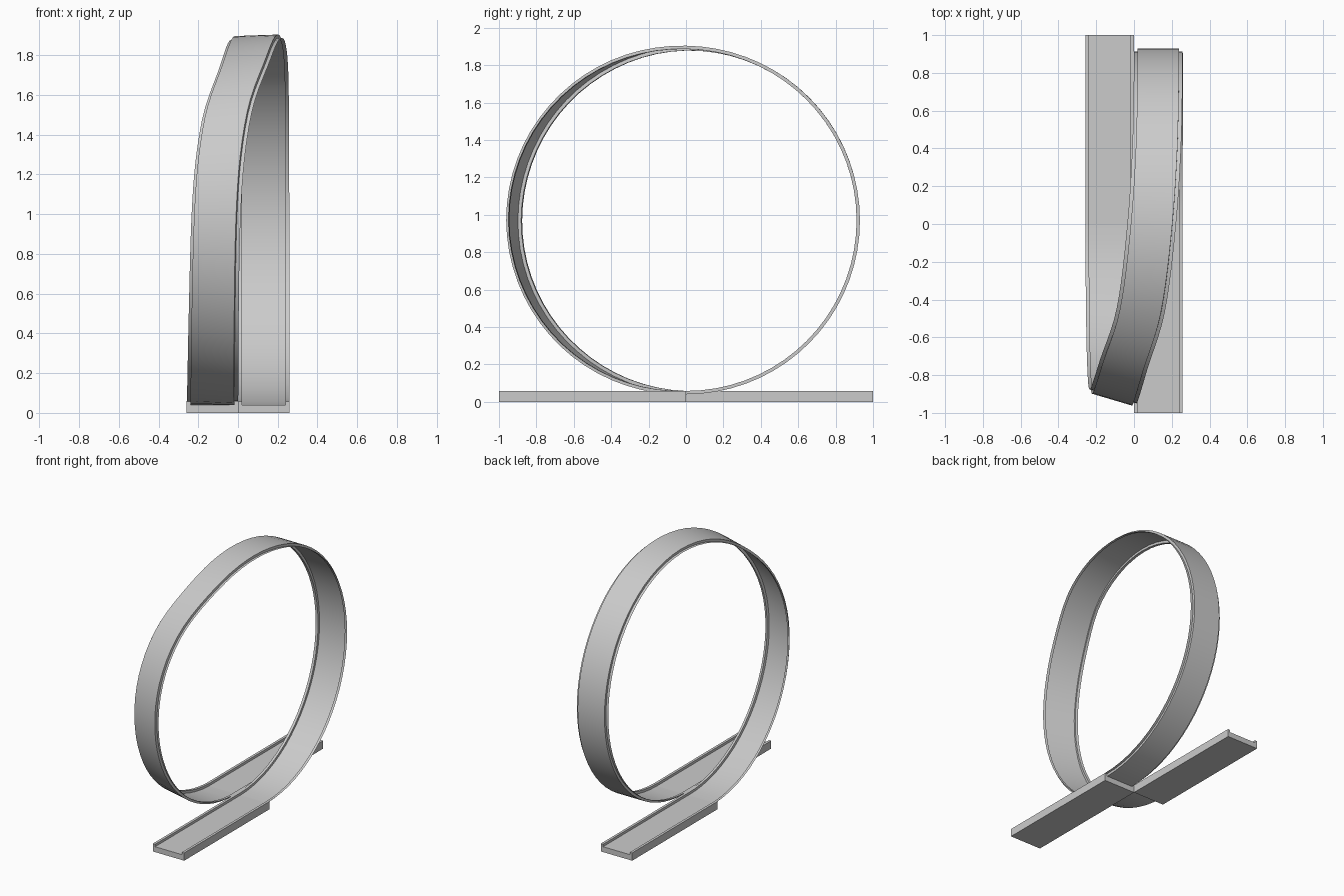
import bpy, math

if "Cube" in bpy.data.objects:
    bpy.data.objects.remove(bpy.data.objects["Cube"])

HALF, WALL, FLOOR, LIP = 0.129, 0.019, 0.04, 0.058   # track section
RADIUS, CENTRE_Z = 0.93, 0.97


def make_object(name, verts, faces):
    mesh = bpy.data.meshes.new(name)
    mesh.from_pydata(verts, [], faces)
    mesh.update()
    obj = bpy.data.objects.new(name, mesh)
    bpy.context.collection.objects.link(obj)
    return obj


def straight_track(name, cx, y0, y1):
    # solid U-shaped section extruded along y
    i = HALF - WALL
    prof = [(-HALF, 0), (HALF, 0), (HALF, LIP), (i, LIP),
            (i, FLOOR), (-i, FLOOR), (-i, LIP), (-HALF, LIP)]
    n = len(prof)
    verts = [(cx + x, y, z) for y in (y0, y1) for x, z in prof]
    faces = [(k, k + n, (k + 1) % n + n, (k + 1) % n) for k in range(n)]
    faces = [f[::-1] for f in faces]
    faces += [tuple(range(n)), tuple(reversed(range(n, 2 * n)))]
    return make_object(name, verts, faces)


def lerp_keys(keys, t):
    # smooth (Hermite) interpolation through key points
    def slope(k):
        a, b = keys[max(k - 1, 0)], keys[min(k + 1, len(keys) - 1)]
        return (b[1] - a[1]) / (b[0] - a[0])
    for k in range(len(keys) - 1):
        (t0, v0), (t1, v1) = keys[k], keys[k + 1]
        if t <= t1:
            d = t1 - t0
            u = (t - t0) / d
            return ((2*u**3 - 3*u**2 + 1) * v0 + (u**3 - 2*u**2 + u) * d * slope(k)
                    + (3*u**2 - 2*u**3) * v1 + (u**3 - u**2) * d * slope(k + 1))
    return keys[-1][1]


# sideways drift and banking of the loop, by angle from the bottom
DRIFT = [(0, .129), (90, .129), (130, .127), (155, .119), (180, .093), (210, .033),
         (235, -.06), (260, -.108), (300, -.126), (360, -.129)]
BANK = [(0, 0), (90, 0), (150, 0), (180, 2), (215, 10), (250, 16),
        (280, 16), (315, 11), (340, 5), (360, 0)]


def loop_track(name, steps=72):
    # thin sheet section with raised lips swept round the ring
    i = HALF - WALL
    h = LIP - FLOOR
    prof = [(-HALF, h), (-i, h), (-i, 0), (i, 0), (i, h), (HALF, h)]
    n = len(prof)
    verts, faces = [], []
    for s in range(steps + 1):
        deg = 360 * s / steps
        t = math.radians(deg)
        cx = lerp_keys(DRIFT, deg)
        b = math.radians(lerp_keys(BANK, deg))
        for w, up in prof:
            x = cx + w * math.cos(b) + up * math.sin(b)
            r = RADIUS + w * math.sin(b) - up * math.cos(b)
            verts.append((x, r * math.sin(t), CENTRE_Z - r * math.cos(t)))
    for s in range(steps):
        for k in range(n - 1):
            a = s * n + k
            faces.append((a, a + 1, a + n + 1, a + n))
    obj = make_object(name, verts, faces)
    bpy.ops.object.select_all(action='DESELECT')
    obj.select_set(True)
    bpy.context.view_layer.objects.active = obj
    bpy.ops.object.shade_smooth_by_angle(angle=math.radians(30))
    return obj


straight_track("entry_track", HALF, -1, 0)
straight_track("exit_track", -HALF, 0, 1)
loop_track("loop_track")
